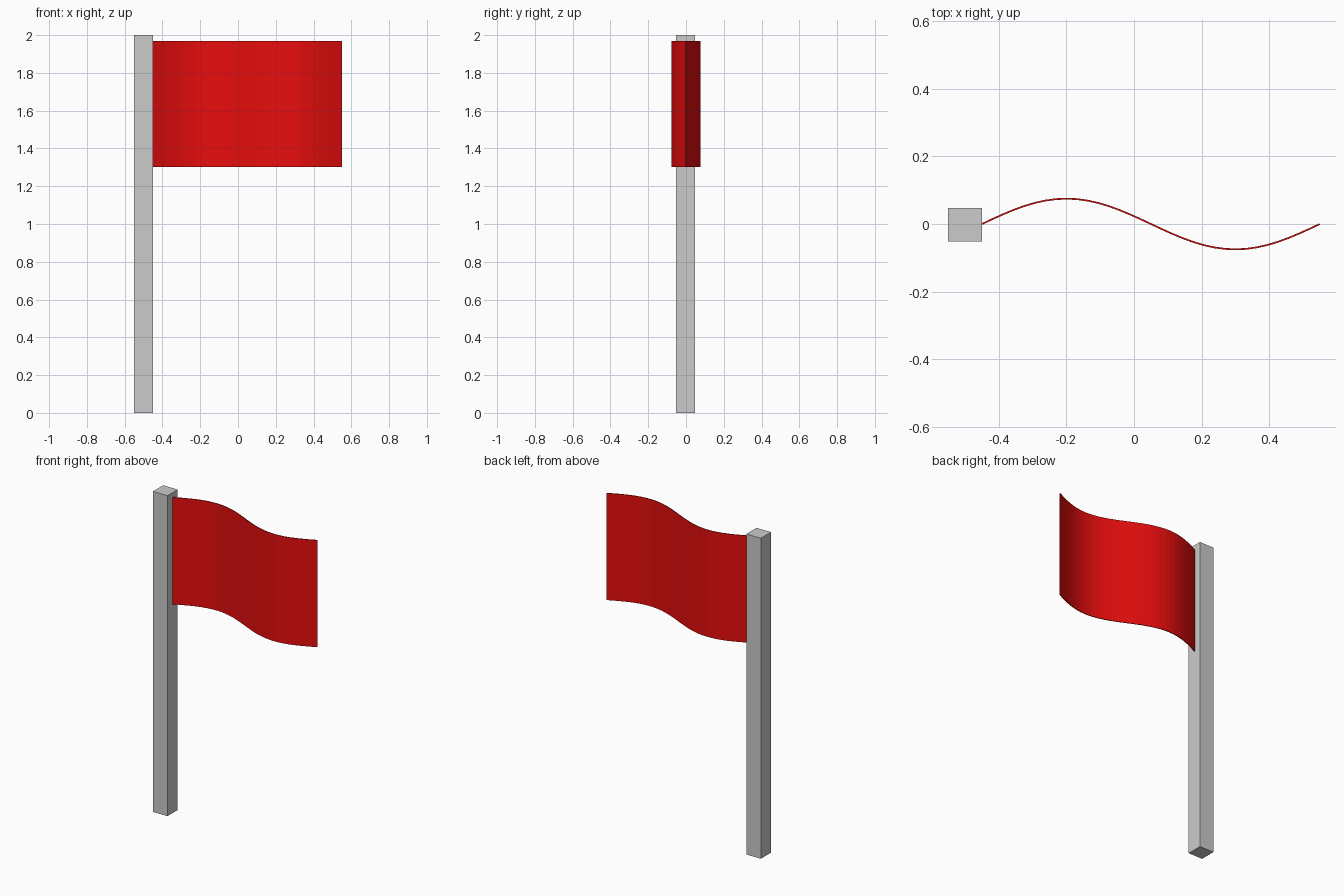
import bpy, bmesh, math

if "Cube" in bpy.data.objects:
    bpy.data.objects.remove(bpy.data.objects["Cube"])

# Square pole
bpy.ops.mesh.primitive_cube_add(size=1, location=(-0.5, -0.0025, 1.0))
pole = bpy.context.object
pole.name = "pole"
pole.scale = (0.1, 0.1, 2.0)

# Waving cloth: one full sine period, extruded upward
X0, LENGTH, AMP, SEGS = -0.45, 1.0, 0.075, 32
Z0, Z1 = 1.303, 1.97
bm = bmesh.new()
columns = []
for i in range(SEGS + 1):
    t = i / SEGS
    y = AMP * math.sin(2 * math.pi * t)
    columns.append([bm.verts.new((X0 + LENGTH * t, y, z)) for z in (Z0, Z1)])
for a, b in zip(columns, columns[1:]):
    bm.faces.new((a[0], b[0], b[1], a[1]))
mesh = bpy.data.meshes.new("flag")
bm.to_mesh(mesh)
bm.free()
flag = bpy.data.objects.new("flag", mesh)
bpy.context.collection.objects.link(flag)

# Thin cloth thickness
solid = flag.modifiers.new("thickness", "SOLIDIFY")
solid.thickness = 0.005
solid.offset = 0

# Red cloth
red = bpy.data.materials.new("red_cloth")
red.diffuse_color = (0.8, 0.004, 0.004, 1)
red.use_nodes = True
red.node_tree.nodes["Principled BSDF"].inputs["Base Color"].default_value = red.diffuse_color
mesh.materials.append(red)
